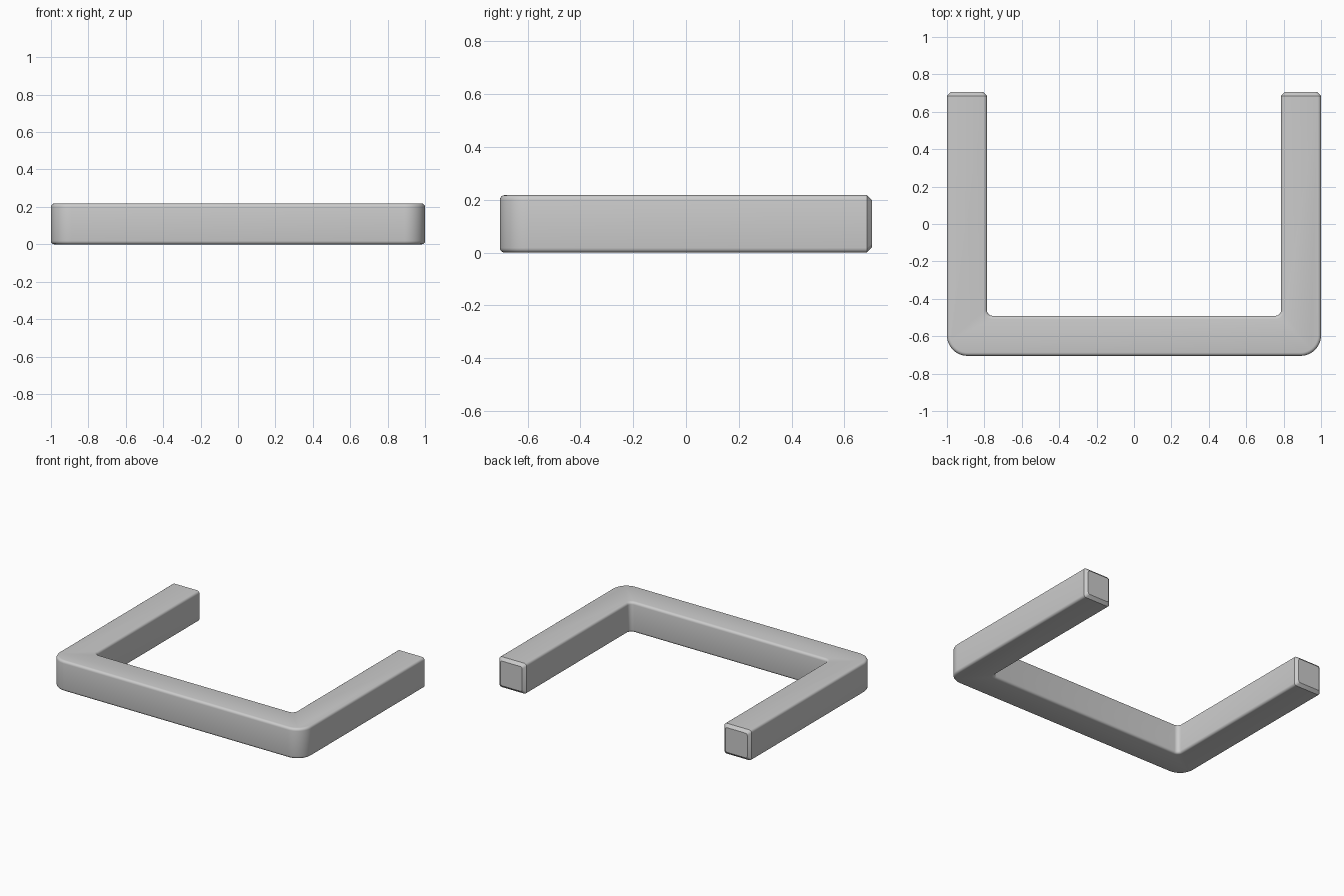
import bpy
import bmesh
from math import cos, sin, pi
from mathutils import Vector

HALF_W = 1.0        # half overall width
HALF_D = 0.705      # half overall depth
HEIGHT = 0.218
BAR = 0.214         # width of the bar seen from above
OUTER_R = 0.11
INNER_R = 0.03
EDGE_R = 0.018      # rounding of the long edges
CHAMFER = 0.02      # slant at the leg ends
END_Y = HALF_D - CHAMFER

if "Cube" in bpy.data.objects:
    bpy.data.objects.remove(bpy.data.objects["Cube"], do_unlink=True)


def corner(x, y, radius, steps):
    """Arc at the right-hand front corner, from the front run to the leg."""
    cx, cy = x - radius, y + radius
    angles = [-pi / 2 + pi / 2 * i / steps for i in range(steps + 1)]
    return [Vector((cx + radius * cos(a), cy + radius * sin(a), 0)) for a in angles]


def mirrored(points):
    return [Vector((-p.x, p.y, p.z)) for p in reversed(points)]


# U-shaped outline seen from above
outer = corner(HALF_W, -HALF_D, OUTER_R, 12) + [Vector((HALF_W, END_Y, 0))]
inner_x = HALF_W - BAR
inner = corner(inner_x, -HALF_D + BAR, INNER_R, 6) + [Vector((inner_x, END_Y, 0))]
outline = mirrored(outer) + outer + list(reversed(inner)) + list(reversed(mirrored(inner)))

# Solid bar
bm = bmesh.new()
base = bm.faces.new([bm.verts.new(p) for p in outline])
raised = bmesh.ops.extrude_face_region(bm, geom=[base])["geom"]
bmesh.ops.translate(bm, vec=(0, 0, HEIGHT),
                    verts=[v for v in raised if isinstance(v, bmesh.types.BMVert)])
bmesh.ops.recalc_face_normals(bm, faces=bm.faces)


def at_end(element):
    return all(abs(v.co.y - END_Y) < 0.0001 for v in element.verts)


# Round the long top and bottom edges
long_edges = [e for e in bm.edges
              if abs(e.verts[0].co.z - e.verts[1].co.z) < 0.0001 and not at_end(e)]
bmesh.ops.bevel(bm, geom=long_edges, offset=EDGE_R, offset_type='OFFSET',
                segments=4, profile=0.5, affect='EDGES', clamp_overlap=False)

# Tapered leg ends
for face in [f for f in bm.faces if at_end(f)]:
    side = 1 if face.calc_center_median().x > 0 else -1
    center = Vector((side * (HALF_W - BAR / 2), END_Y, HEIGHT / 2))
    tip = bmesh.ops.extrude_discrete_faces(bm, faces=[face])["faces"][0]
    shrink = 1 - 2 * CHAMFER / BAR
    for v in tip.verts:
        v.co = center + (v.co - center) * shrink
        v.co.y = HALF_D

bmesh.ops.recalc_face_normals(bm, faces=bm.faces)
mesh = bpy.data.meshes.new("u_bracket")
bm.to_mesh(mesh)
bm.free()

bracket = bpy.data.objects.new("u_bracket", mesh)
bpy.context.collection.objects.link(bracket)
bpy.ops.object.select_all(action='DESELECT')
bracket.select_set(True)
bpy.context.view_layer.objects.active = bracket
bpy.ops.object.shade_smooth_by_angle(angle=pi / 6)
